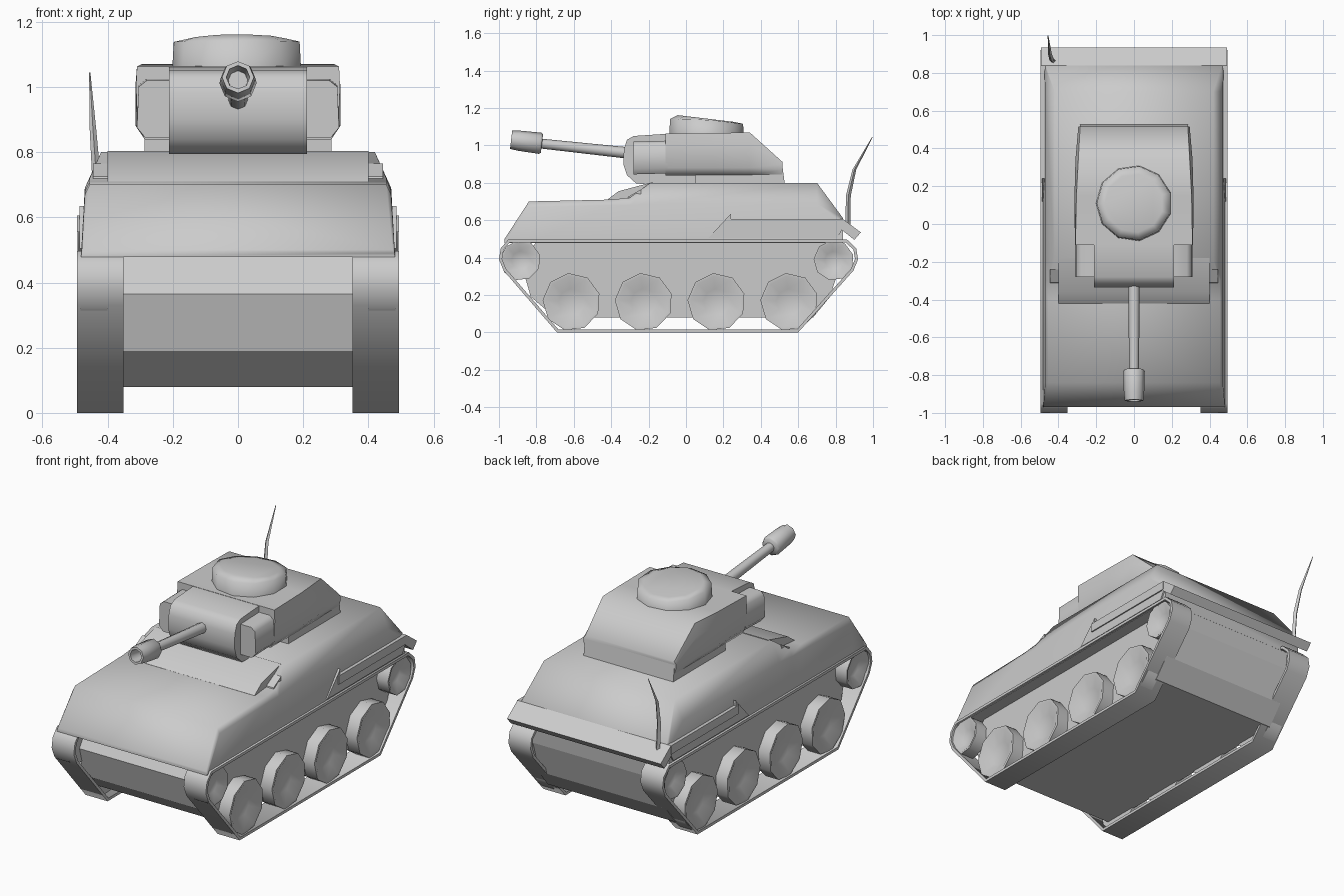
import bpy, bmesh, math
from mathutils import Vector

if "Cube" in bpy.data.objects:
    bpy.data.objects.remove(bpy.data.objects["Cube"])


def make(name, verts, faces, angle=35, mirror=False):
    me = bpy.data.meshes.new(name)
    me.from_pydata([tuple(v) for v in verts], [], faces)
    bm = bmesh.new()
    bm.from_mesh(me)
    bmesh.ops.recalc_face_normals(bm, faces=bm.faces)
    bm.to_mesh(me)
    bm.free()
    me.shade_smooth()
    me.set_sharp_from_angle(angle=math.radians(angle))
    ob = bpy.data.objects.new(name, me)
    bpy.context.collection.objects.link(ob)
    if mirror:
        ob.modifiers.new("Mirror", 'MIRROR').use_mirror_merge = False
    return ob


def loft(name, rings, angle=35, mirror=False, caps=True):
    """Skin a list of equally sized closed rings of 3D points."""
    n = len(rings[0])
    verts = [p for r in rings for p in r]
    faces = [(i * n + j, i * n + (j + 1) % n, (i + 1) * n + (j + 1) % n, (i + 1) * n + j)
             for i in range(len(rings) - 1) for j in range(n)]
    if caps:
        faces += [tuple(range(n)), tuple(range((len(rings) - 1) * n, len(rings) * n))]
    return make(name, verts, faces, angle, mirror)


def prism(name, profile, x0, x1, angle=35, mirror=False):
    """Extrude a (y, z) profile along x."""
    return loft(name, [[(x, y, z) for y, z in profile] for x in (x0, x1)], angle, mirror)


def section(y, half):
    """Symmetric cross-section from (x, z) points of the right half."""
    return [(x, y, z) for x, z in half] + [(-x, y, z) for x, z in reversed(half)]


def tube(name, stations, n, angle=50, mirror=False, phase=0.0):
    """Round part through (centre, radius) stations along a straight axis."""
    axis = (Vector(stations[1][0]) - Vector(stations[0][0])).normalized()
    u = axis.orthogonal().normalized()
    v = axis.cross(u)
    rings = [[Vector(c) + r * (u * math.cos(a) + v * math.sin(a))
              for a in (2 * math.pi * k / n + phase for k in range(n))] for c, r in stations]
    return loft(name, rings, angle, mirror)


# Lower hull, reaching sideways into the tracks
prism("lower_hull", [(-0.70, 0.08), (-0.83, 0.19), (-0.88, 0.365), (-0.80, 0.485),
                     (0.84, 0.485), (0.83, 0.38), (0.77, 0.19), (0.68, 0.08)], -0.41, 0.41, 10)

# Upper hull: y, mid x, mid z, top x, top z
stations = [(-0.97, 0.48, 0.49, 0.475, 0.50), (-0.84, 0.47, 0.67, 0.455, 0.70),
            (-0.40, 0.47, 0.68, 0.455, 0.71), (-0.30, 0.47, 0.68, 0.455, 0.72),
            (-0.19, 0.47, 0.69, 0.42, 0.80), (0.70, 0.47, 0.69, 0.42, 0.80),
            (0.84, 0.475, 0.58, 0.465, 0.61)]
loft("upper_hull", [section(y, [(0.482, 0.478), (mx, mz), (tx, tz)])
                    for y, mx, mz, tx, tz in stations], 75)

# Driver hood with its side tabs
prism("driver_hood", [(-0.42, 0.69), (-0.42, 0.71), (-0.36, 0.755), (-0.18, 0.803), (-0.18, 0.69)],
      -0.40, 0.40, 30)
prism("hood_tab", [(-0.32, 0.69), (-0.31, 0.725), (-0.24, 0.765), (-0.24, 0.69)], 0.38, 0.445, 30, True)

# Side shelves with a recessed lower panel, and rear flap
prism("side_shelf", [(0.22, 0.555), (0.22, 0.605), (0.84, 0.605), (0.84, 0.555)],
      0.45, 0.494, 30, True)
prism("side_panel", [(0.12, 0.505), (0.24, 0.635), (0.24, 0.56), (0.84, 0.56), (0.81, 0.505)],
      0.45, 0.487, 30, True)
prism("rear_flap", [(0.80, 0.60), (0.84, 0.605), (0.935, 0.535), (0.90, 0.495), (0.83, 0.55)],
      -0.492, 0.492, 30)

# Track bands: outer loop and an inset copy
outer = [(-0.69, 0.0), (0.60, 0.0), (0.895, 0.33), (0.92, 0.39), (0.91, 0.45), (0.86, 0.497),
         (-0.95, 0.497), (-0.99, 0.45), (-1.0, 0.39), (-0.975, 0.33)]
inner = []
for i, p in enumerate(outer):
    p = Vector(p)
    a = (p - Vector(outer[i - 1])).normalized()
    b = (Vector(outer[(i + 1) % len(outer)]) - p).normalized()
    m = (Vector((-a.y, a.x)) + Vector((-b.y, b.x))).normalized()
    inner.append(p + m * 0.016 / m.dot(Vector((-a.y, a.x))))
rings = [[(x, p[0], p[1]) for p in loop]
         for x, loop in ((0.352, outer), (0.494, outer), (0.494, inner), (0.352, inner), (0.352, outer))]
loft("track", rings, 50, True, caps=False)

# Dished wheels
wheels = [("road_wheel", y, 0.163, 0.155) for y in (-0.612, -0.226, 0.163, 0.552)]
wheels += [("front_wheel", -0.885, 0.385, 0.108), ("rear_wheel", 0.79, 0.385, 0.108)]
for name, y, z, r in wheels:
    tube(name, [((0.40, y, z), r), ((0.483, y, z), r), ((0.483, y, z), r * 0.9),
                ((0.45, y, z), r * 0.45)], 9, 60, True, 0.2)

# Turret body, base and front cheeks
loft("turret_body", [
    section(-0.11, [(0.285, 0.838), (0.308, 0.88), (0.313, 1.0), (0.31, 1.063)]),
    section(0.15, [(0.285, 0.838), (0.314, 0.88), (0.315, 1.0), (0.305, 1.065)]),
    section(0.34, [(0.285, 0.838), (0.308, 0.88), (0.31, 1.0), (0.295, 1.07)]),
    section(0.515, [(0.285, 0.838), (0.295, 0.87), (0.295, 0.90), (0.285, 0.912)])], 60)
prism("turret_base", [(0.05, 0.78), (0.53, 0.78), (0.514, 0.90), (0.05, 0.90)], -0.287, 0.287, 20)
cheek = [(0.19, 0.845), (0.285, 0.845), (0.31, 0.875), (0.305, 1.0), (0.28, 1.02), (0.19, 1.02)]
loft("turret_cheek", [[(x, -0.28, z) for x, z in cheek], [(x, -0.10, z + 0.005) for x, z in cheek]],
     50, True)

# Rounded gun mantlet
prism("mantlet", [(0.06, 0.79), (-0.265, 0.795), (-0.315, 0.84), (-0.335, 0.90), (-0.332, 0.98),
                  (-0.315, 1.03), (-0.28, 1.05), (-0.10, 1.062), (0.06, 1.05)], -0.212, 0.212, 60)

# Gun barrel and recessed muzzle
tube("gun_barrel", [((0, -0.25, 0.953), 0.031), ((0, -0.80, 1.012), 0.026)], 8)
tip, root = Vector((0, -0.935, 1.03)), Vector((0, -0.77, 1.01))
tube("muzzle", [(root, 0.05), (root.lerp(tip, 0.06), 0.057), (root.lerp(tip, 0.75), 0.054),
                (tip, 0.049), (tip, 0.036), (root.lerp(tip, 0.5), 0.03)], 8, 60)

# Cupola: tilted drum with a softened front lip
rings = []
for r, low, slope in ((0.202, 1.05, 0.0), (0.197, 1.138, -0.12), (0.155, 1.143, -0.12)):
    rings.append([(r * math.cos(a), 0.11 + r * math.sin(a),
                   low + slope * r * math.sin(a) - (0.02 * max(0, -math.sin(a)) if r == 0.197 else 0))
                  for a in (2 * math.pi * (k + 0.5) / 11 for k in range(11))])
loft("cupola", rings, 85)

# Bent tapering antenna
path = [(-0.425, 0.865, 0.55, 0.013), (-0.435, 0.868, 0.73, 0.013),
        (-0.445, 0.90, 0.87, 0.010), (-0.455, 0.997, 1.045, 0.002)]
loft("antenna", [[(x + r * math.cos(a), y + r * math.sin(a), z)
                  for a in (math.pi * k / 2 for k in range(4))] for x, y, z, r in path], 40)
